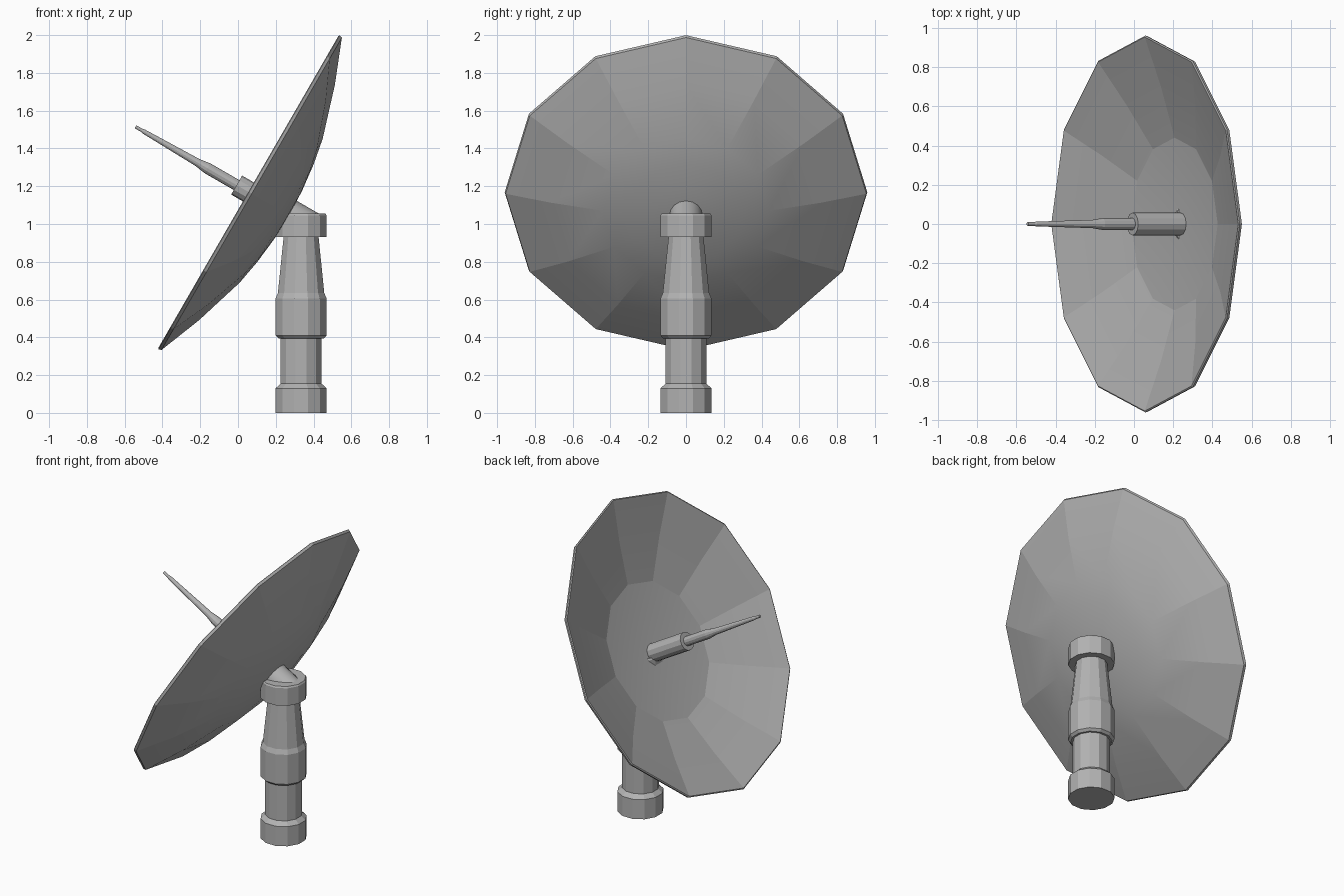
import bpy
import bmesh
from math import radians, cos, sin, tau

cube = bpy.data.objects.get("Cube")
if cube:
    bpy.data.objects.remove(cube, do_unlink=True)

# One painted metal colour
grey = bpy.data.materials.new("grey_metal")
grey.use_nodes = True
colour = (0.45, 0.45, 0.45, 1)
grey.diffuse_color = colour
grey.node_tree.nodes["Principled BSDF"].inputs["Base Color"].default_value = colour


def lathe(name, profile, sides, location, tilt=0, turn=0, smooth_angle=8):
    """Revolve (radius, height) points about local z into a closed solid."""
    bm = bmesh.new()
    rings = []
    for r, z in profile:
        if r == 0:
            rings.append([bm.verts.new((0, 0, z))] * sides)
        else:
            angles = [turn + tau * i / sides for i in range(sides)]
            rings.append([bm.verts.new((r * cos(a), r * sin(a), z)) for a in angles])
    for low, high in zip(rings, rings[1:]):
        for i in range(sides):
            j = (i + 1) % sides
            corners = dict.fromkeys((low[i], low[j], high[j], high[i]))
            bm.faces.new(list(corners))
    # Flat end caps where the profile stops away from the axis
    for ring, (r, z) in ((rings[0], profile[0]), (rings[-1], profile[-1])):
        if r > 0:
            bm.faces.new(ring)
    bmesh.ops.recalc_face_normals(bm, faces=bm.faces[:])
    mesh = bpy.data.meshes.new(name)
    bm.to_mesh(mesh)
    bm.free()
    mesh.materials.append(grey)
    obj = bpy.data.objects.new(name, mesh)
    bpy.context.collection.objects.link(obj)
    obj.location = location
    obj.rotation_euler = (0, tilt, 0)
    bpy.ops.object.select_all(action="DESELECT")
    obj.select_set(True)
    bpy.context.view_layer.objects.active = obj
    bpy.ops.object.shade_smooth_by_angle(angle=radians(smooth_angle))
    return obj


# Upright parts of the stand
stand = (0.334, 0, 0)
half_side = tau / 24
lathe("pillar_base", [(0.14, 0), (0.14, 0.13), (0.112, 0.155), (0.112, 0.42)],
      12, stand, turn=half_side)
lathe("pillar_collar", [(0.125, 0.395), (0.14, 0.41), (0.14, 0.605),
                        (0.127, 0.635), (0.095, 0.94)],
      12, stand, turn=half_side)
lathe("pillar_cap", [(0.14, 0.93), (0.14, 1.045), (0.134, 1.055)],
      12, stand, turn=half_side)

# Parts sharing the tilted dish axis, measured from the rim centre
rim_centre = (0.055, 0, 1.17)
tilt = radians(-60)
inside = [(0, -0.215), (0.44, -0.175), (0.7, -0.095), (0.92, -0.012)]
rim = [(0.953, 0), (0.96, -0.004), (0.955, -0.02)]
back = [(0.72, -0.113), (0.44, -0.2), (0.3, -0.226), (0.15, -0.243), (0, -0.25)]
lathe("dish", inside + rim + back, 12, rim_centre, tilt, smooth_angle=7.5)
lathe("mounting_arm", [(0.087, -0.4), (0.087, -0.23)], 16, rim_centre, tilt,
      smooth_angle=40)
lathe("feed_hub", [(0.058, -0.23), (0.058, 0.072)], 12, rim_centre, tilt)
lathe("feed_rod", [(0.03, 0.06), (0.03, 0.25), (0.021, 0.31), (0.012, 0.64),
                   (0.009, 0.65), (0.009, 0.69)], 12, rim_centre, tilt)
